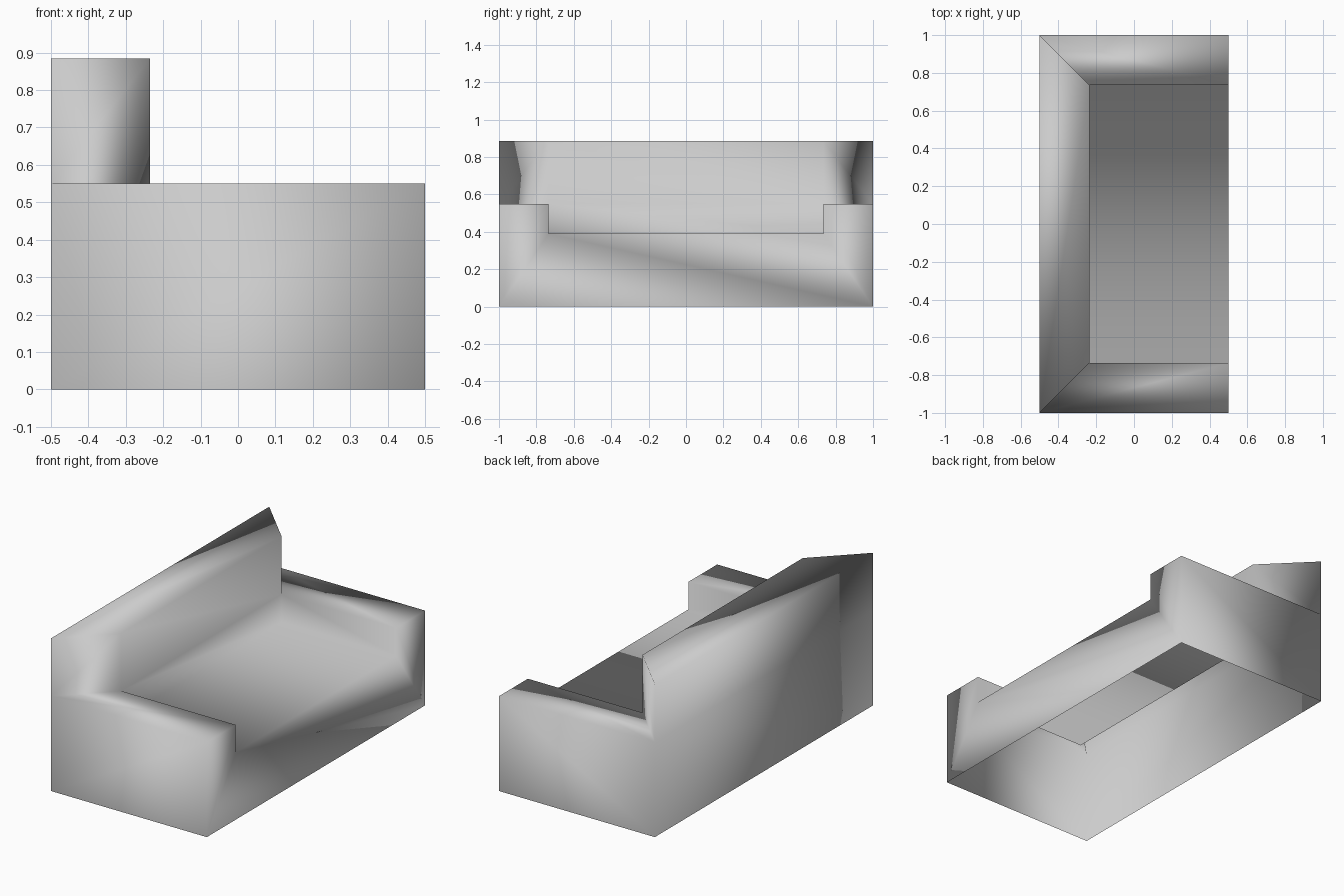
import bpy
import bmesh

cube = bpy.data.objects.get("Cube")
if cube:
    bpy.data.objects.remove(cube, do_unlink=True)

# Main dimensions
BACK, FRONT, INNER = -0.5, 0.5, -0.235    # x of rear, front, backrest face
OUTER, ARM = 1.0, 0.735                   # y of arm outside and inside
FLOOR, SEAT, ARM_TOP, TOP = 0.0, 0.39, 0.55, 0.885

fabric = bpy.data.materials.new("grey fabric")
fabric.use_nodes = True
colour = (0.6, 0.6, 0.6, 1)
fabric.diffuse_color = colour
fabric.node_tree.nodes["Principled BSDF"].inputs["Base Color"].default_value = colour

bm = bmesh.new()
shared = {}


def face(*points):
    """Add a face, sharing corners so the smooth shading flows across parts."""
    corners = []
    for p in points:
        if p not in shared:
            shared[p] = bm.verts.new(p)
        corners.append(shared[p])
    bm.faces.new(corners)


def across(x, z_low, z_high, y_low, y_high, x_high=None):
    """Add a face running the width of the sofa, mirrored about the centre."""
    far = x if x_high is None else x_high
    face((x, -y_low, z_low), (x, y_low, z_low),
         (far, y_high, z_high), (far, -y_high, z_high))


# Arms with mitred backrest ends
for s in (-1, 1):
    outer, inner = s * OUTER, s * ARM
    # outside wall
    face((BACK, outer, FLOOR), (FRONT, outer, FLOOR),
         (FRONT, outer, ARM_TOP), (BACK, outer, ARM_TOP))
    # arm top
    face((BACK, outer, ARM_TOP), (FRONT, outer, ARM_TOP),
         (FRONT, inner, ARM_TOP), (INNER, inner, ARM_TOP))
    # inside wall
    face((INNER, inner, ARM_TOP), (FRONT, inner, ARM_TOP),
         (FRONT, inner, SEAT), (INNER, inner, SEAT))
    # slanted end of the backrest
    face((BACK, outer, ARM_TOP), (INNER, inner, ARM_TOP),
         (INNER, inner, TOP), (BACK, outer, TOP))

# Rear wall, backrest top and seat
across(BACK, FLOOR, ARM_TOP, OUTER, OUTER)
across(BACK, ARM_TOP, TOP, OUTER, OUTER)
across(BACK, TOP, TOP, OUTER, ARM, INNER)
across(INNER, SEAT, SEAT, ARM, ARM, FRONT)

# Backrest face
face((INNER, -ARM, SEAT), (INNER, ARM, SEAT), (INNER, ARM, ARM_TOP),
     (INNER, ARM, TOP), (INNER, -ARM, TOP), (INNER, -ARM, ARM_TOP))

# Notched front panel
outline = ((OUTER, FLOOR), (OUTER, ARM_TOP), (ARM, ARM_TOP), (ARM, SEAT))
half = [(FRONT, y, z) for y, z in outline]
face(*half, *[(x, -y, z) for x, y, z in reversed(half)])

bmesh.ops.recalc_face_normals(bm, faces=bm.faces[:])
for f in bm.faces:
    f.smooth = True
# Keep the open-bottomed shell facing outwards
bm.normal_update()
seat_up = [f for f in bm.faces if all(abs(v.co.z - SEAT) < 1e-4 for v in f.verts)]
if seat_up[0].normal.z < 0:
    bmesh.ops.reverse_faces(bm, faces=bm.faces[:])

mesh = bpy.data.meshes.new("sofa_shell")
bm.to_mesh(mesh)
bm.free()
mesh.materials.append(fabric)
sofa = bpy.data.objects.new("sofa_shell", mesh)
bpy.context.collection.objects.link(sofa)
